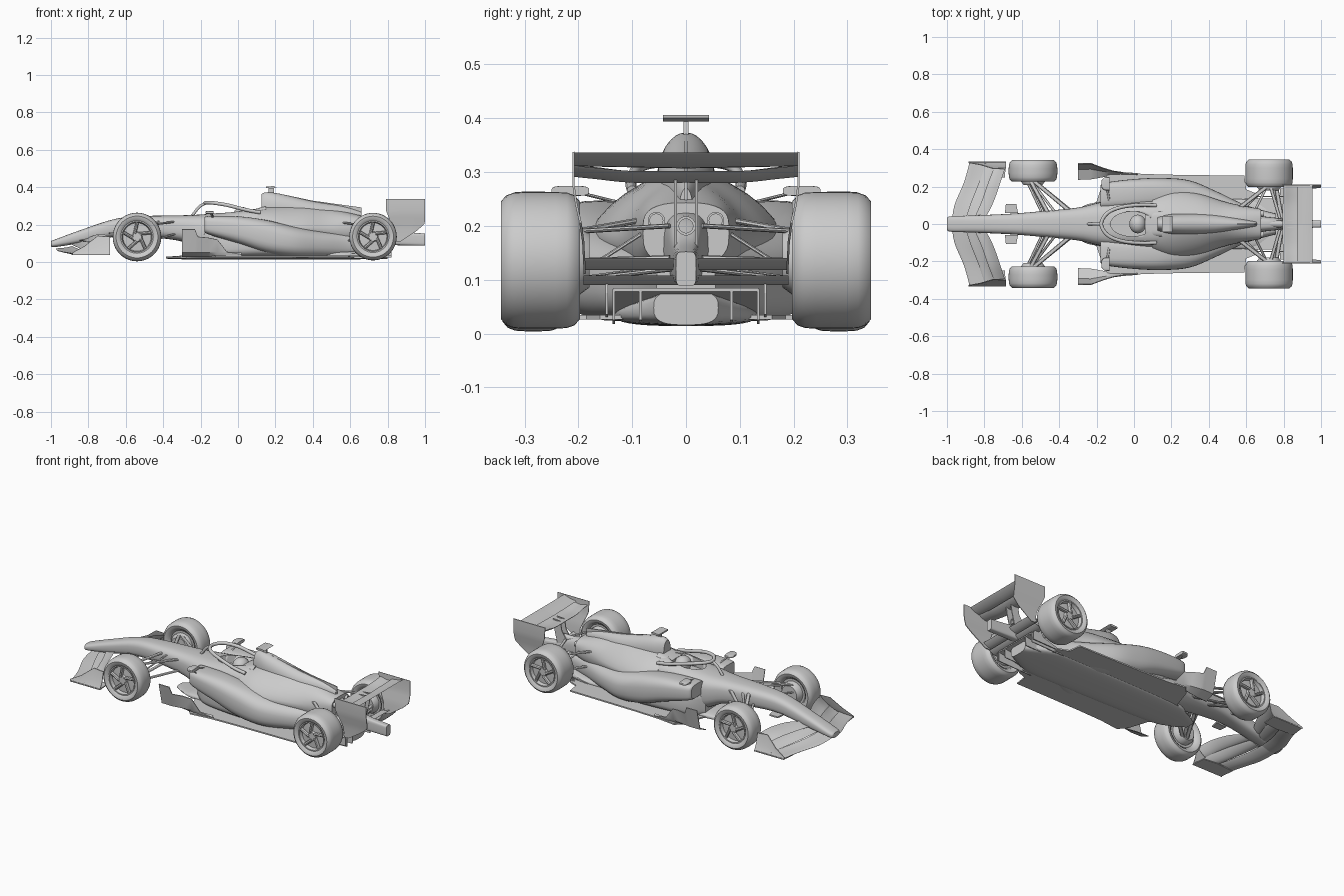
import bpy, bmesh
from math import sin, cos, pi, radians
from mathutils import Vector


def make(name, verts, faces, mirror=False, angle=38):
    me = bpy.data.meshes.new(name)
    me.from_pydata([tuple(v) for v in verts], [], faces)
    bm = bmesh.new()
    bm.from_mesh(me)
    bmesh.ops.remove_doubles(bm, verts=bm.verts, dist=1e-5)
    bmesh.ops.recalc_face_normals(bm, faces=bm.faces)
    bm.to_mesh(me)
    bm.free()
    ob = bpy.data.objects.new(name, me)
    bpy.context.collection.objects.link(ob)
    bpy.ops.object.select_all(action='DESELECT')
    bpy.context.view_layer.objects.active = ob
    ob.select_set(True)
    bpy.ops.object.shade_smooth_by_angle(angle=radians(angle))
    if mirror:
        m = ob.modifiers.new("mirror", 'MIRROR')
        m.use_axis = (False, True, False)
    return ob


def spline(rows, n):
    out = []
    for i in range(len(rows) - 1):
        a, b, c, d = (rows[max(i - 1, 0)], rows[i], rows[i + 1], rows[min(i + 2, len(rows) - 1)])
        for k in range(n):
            t = k / n
            out.append([q + .5 * t * (r - p + t * (2*p - 5*q + 4*r - s + t * (3*(q - r) + s - p)))
                        for p, q, r, s in zip(a, b, c, d)])
    return out + [list(rows[-1])]


def skin(name, rings, mirror=False, angle=38):
    n = len(rings[0])
    faces = [(i*n + j, i*n + (j+1) % n, (i+1)*n + (j+1) % n, (i+1)*n + j)
             for i in range(len(rings) - 1) for j in range(n)]
    faces += [tuple(range(n)), tuple(range((len(rings)-1)*n, len(rings)*n))]
    return make(name, [v for r in rings for v in r], faces, mirror, angle)


def loft(name, rows, mirror=False, n=5, sides=32):
    # rows: x, y inner, y outer, z bottom, z top, squareness
    rings = []
    for x, y0, y1, z0, z1, e in spline(rows, n):
        f = lambda v: (1 if v > 0 else -1) * abs(v) ** (2 / e)
        rings.append([(x, (y0+y1)/2 + (y1-y0)/2 * f(cos(2*pi*j/sides)),
                       (z0+z1)/2 + (z1-z0)/2 * f(sin(2*pi*j/sides))) for j in range(sides)])
    return skin(name, rings, mirror)


def slab(name, pts, a, b, axis='y', mirror=True):
    put = (lambda p, h: (p[0], h, p[1])) if axis == 'y' else (lambda p, h: (p[0], p[1], h))
    return skin(name, [[put(p, h) for p in pts] for h in (a, b)], mirror, 20)


def sheet(name, rows, t=.004):
    # rows of points joined into a thin curved plate, thickened towards the middle
    return skin(name, [list(r) + [(x, y - t, z + t*.3) for x, y, z in reversed(r)] for r in rows], True, 30)


def lathe(name, profile, c, axis='y', n=40, mirror=True):
    verts = []
    for k in range(n):
        u, v = cos(2*pi*k/n), sin(2*pi*k/n)
        for r, h in profile:
            verts.append((c[0] + r*u, c[1] + h, c[2] + r*v) if axis == 'y'
                         else (c[0] + h, c[1] + r*u, c[2] + r*v))
    m = len(profile)
    faces = [(k*m + i, k*m + i + 1, ((k+1) % n)*m + i + 1, ((k+1) % n)*m + i)
             for k in range(n) for i in range(m - 1)]
    return make(name, verts, faces, mirror)


def rods(name, bars, flat=.5, mirror=True):
    verts, faces = [], []
    for p, q, r in bars:
        p, q = Vector(p), Vector(q)
        d = (q - p).normalized()
        s = d.cross(Vector((0, 0, 1))).normalized()
        t = s.cross(d)
        o = len(verts)
        verts += [e + s*r*cos(k*pi/4) + t*r*flat*sin(k*pi/4) for e in (p, q) for k in range(8)]
        faces += [(o+k, o+(k+1) % 8, o+8+(k+1) % 8, o+8+k) for k in range(8)]
        faces += [tuple(range(o, o+8)), tuple(range(o+8, o+16))]
    return make(name, verts, faces, mirror)


def wing(name, stations, thick=.012, camber=-.012):
    # stations: y, leading x, leading z, trailing x, trailing z
    rings = []
    for y, xa, za, xb, zb in spline(stations, 4):
        ring = []
        for k in range(16):
            u = .5 - .5*cos(2*pi*k/16)
            h = thick*.5*sin(2*pi*k/16)*(1.25 - u*.8) + camber*4*u*(1-u)
            ring.append((xa + (xb-xa)*u, y, za + (zb-za)*u + h))
        rings.append(ring)
    return skin(name, rings, True)


# Nose and main body with cockpit opening
body = loft("main_body", [(-1, -.028, .028, .085, .112, 2.5), (-.98, -.041, .041, .08, .12, 2.8),
    (-.85, -.046, .046, .1, .168, 3), (-.66, -.055, .055, .135, .23, 3), (-.5, -.068, .068, .135, .246, 3),
    (-.3, -.088, .088, .11, .25, 3), (-.15, -.12, .12, .05, .258, 3), (.1, -.13, .13, .035, .285, 3),
    (.3, -.115, .115, .035, .272, 2.6), (.5, -.095, .095, .05, .255, 2.6), (.68, -.08, .08, .15, .242, 3)])
hole = skin("cockpit_cutter", [[(-.01 + .115*cos(k*pi/16), .066*sin(k*pi/16), z) for k in range(32)]
                               for z in (.215, .4)])
hole.hide_render = True
hole.display_type = 'WIRE'
cut = body.modifiers.new("cockpit", 'BOOLEAN')
cut.object = hole
cut.solver = 'EXACT'
lathe("driver_helmet", [(.045*sin(k*pi/12), .05*cos(k*pi/12)) for k in range(13)], (.02, 0, .25), n=24, mirror=False)
loft("headrest", [(.06, -.068, .068, .2, .275, 4), (.15, -.07, .07, .2, .3, 4)], n=1)

# Engine cover, its sloping flanks, fin and camera
loft("engine_cover", [(.125, -.034, .034, .2, .362, 2.2), (.15, -.042, .042, .2, .373, 2.2),
    (.22, -.054, .054, .2, .366, 2.2), (.4, -.052, .052, .2, .325, 2), (.56, -.03, .03, .2, .298, 2),
    (.655, -.012, .012, .2, .27, 2)])
loft("cover_flanks", [(.1, -.15, .15, .06, .285, 2), (.2, -.18, .18, .05, .305, 1.55), (.35, -.16, .16, .05, .305, 1.5),
    (.5, -.115, .115, .06, .285, 1.7), (.68, -.08, .08, .13, .243, 3)])
slab("spine_fin", [(.3, .3), (.22, .366), (.4, .328), (.66, .292), (.66, .235), (.5, .235)], -.003, .003, mirror=False)
slab("camera_bar", [(.15, .395), (.15, .404), (.19, .406), (.205, .4), (.19, .394)], -.043, .043, mirror=False)
slab("camera_stem", [(.16, .36), (.165, .4), (.19, .4), (.195, .36)], -.005, .005, mirror=False)

# Sidepods with undercut
loft("sidepod", [(-.18, .09, .205, .16, .24, 4), (-.15, .085, .222, .145, .246, 3.5), (0, .08, .24, .1, .245, 3),
    (.15, .075, .246, .05, .225, 2.8), (.3, .03, .232, .025, .19, 2.6), (.45, .01, .17, .025, .165, 2.4),
    (.6, 0, .1, .03, .15, 2.4), (.76, 0, .055, .05, .14, 2.4)], True)
loft("sidepod_base", [(-.2, 0, .1, .03, .17, 4), (-.1, 0, .17, .028, .17, 4), (.15, 0, .21, .028, .16, 3),
    (.35, 0, .2, .028, .13, 3)], True)

# Floor, belly, front fences and diffuser
slab("floor", [(-.3, 0), (-.28, .07), (-.2, .12), (-.16, .24), (-.12, .285), (0, .27), (.16, .264),
     (.59, .258), (.6, .185), (.66, .16), (.66, 0)], .026, .034, 'z')
loft("belly", [(-.385, -.03, .03, .018, .03, 3), (-.3, -.08, .08, .015, .035, 3), (-.15, -.12, .12, .014, .06, 3),
    (.45, -.132, .132, .014, .06, 3), (.65, -.125, .125, .015, .06, 3), (.8, -.06, .06, .016, .08, 3)])
fence = [(-.3, .24, .325, .175), (-.23, .243, .326, .175), (-.215, .245, .32, .135), (-.16, .255, .3, .13),
         (-.11, .265, .285, .12), (-.06, .268, .278, .055), (.02, .266, .272, .04)]
sheet("floor_fence", [[(x, a, .028), (x, a*.35 + b*.65, .05), (x, b, h)] for x, a, b, h in fence])
slab("diffuser_roof", [(.55, .03), (.66, .045), (.82, .078), (.82, .085), (.66, .052), (.55, .036)], 0, .135)
for y in (.082, .132):
    slab("diffuser_strake", [(.6, .018), (.82, .025), (.822, .083), (.7, .055)], y, y + .005)
slab("rear_floor_wall", [(.62, .03), (.82, .035), (.82, .075), (.8, .11), (.77, .11), (.75, .07)], .145, .15)

# Gearbox, crash structure and exhausts
loft("gearbox", [(.6, -.05, .05, .08, .23, 3), (.74, -.035, .035, .09, .215, 3), (.84, -.024, .024, .09, .17, 4),
                 (1, -.019, .019, .088, .152, 5)])
lathe("exhaust", [(0, -.02), (.012, -.02), (.012, .035), (.016, .035), (.016, -.02)], (.66, .055, .21), 'x', 20)
lathe("tail_pipe", [(0, -.05), (.013, -.05), (.013, .1), (.018, .1), (.018, -.05)], (.74, 0, .2), 'x', 20, False)

# Front wing with rolled tips
wing("front_wing_main", [(0, -.975, .07, -.885, .085), (.1, -.96, .06, -.865, .075), (.22, -.91, .05, -.82, .06),
                         (.325, -.88, .045, -.79, .055)], camber=-.006)
wing("front_wing_middle_flap", [(.03, -.9, .1, -.835, .112), (.12, -.87, .085, -.8, .108),
                                (.22, -.83, .068, -.765, .1), (.31, -.8, .058, -.735, .085)], .008, -.008)
wing("front_wing_upper_flap", [(.04, -.85, .118, -.79, .135), (.12, -.815, .112, -.75, .148),
                               (.22, -.78, .105, -.715, .148), (.295, -.75, .088, -.69, .13)], .007, -.008)
tips = [(-.885, .33, .05), (-.82, .318, .085), (-.75, .297, .14), (-.685, .3, .135)]
sheet("front_wing_endplate", [[(x, .333, .038), (x, .4*.333 + .6*y, .038*.6 + z*.4), (x, y, z)] for x, y, z in tips])
slab("front_wing_foot", [(-.89, .25), (-.88, .333), (-.685, .333), (-.69, .25), (-.78, .24)], .038, .044, 'z')
slab("nose_winglet", [(-.69, .06), (-.685, .108), (-.63, .108), (-.62, .06)], .15, .158, 'z')

# Rear wing with endplates curving in at the bottom
wing("rear_wing_main", [(0, .795, .3, .895, .302), (.1, .795, .3, .895, .302), (.17, .8, .308, .895, .308),
                        (.209, .8, .312, .895, .312)], .016, -.014)
wing("rear_wing_flap", [(0, .875, .31, .955, .336), (.21, .875, .315, .955, .336)], .009, -.007)
sheet("rear_wing_endplate", [[(a + (b-a)*k/3, y, z) for k in range(4)] for a, b, y, z in (
    (.79, 1, .211, .337), (.792, 1, .211, .275), (.805, 1, .206, .24), (.82, .998, .198, .205), (.835, .96, .193, .17),
    (.84, .87, .19, .11))])
wing("beam_wing_lower", [(0, .78, .095, .84, .108), (.19, .78, .095, .84, .108)], .009, -.006)
wing("beam_wing_upper", [(0, .82, .122, .88, .14), (.19, .82, .122, .88, .14)], .009, -.006)
slab("rear_wing_pylon", [(.77, .18), (.84, .16), (.86, .24), (.87, .302), (.82, .298), (.81, .24)], .017, .022)

# Wheels with shallow rims and spokes
for end, x, z, R, a, b in (("front", -.54, .134, .13, .226, .341), ("rear", .722, .136, .127, .197, .344)):
    lathe(end + "_tyre", [(.66*R, a+.014), (.74*R, a+.003), (.86*R, a), (.95*R, a+.01), (.99*R, a+.024),
          (R, a+.045), (R, b-.045), (.99*R, b-.024), (.95*R, b-.01), (.86*R, b), (.74*R, b-.003),
          (.66*R, b-.012)], (x, 0, z), n=48)
    lathe(end + "_rim", [(0, a+.02), (.6*R, a+.02), (.67*R, a+.01), (.67*R, b-.008), (.62*R, b-.008), (.58*R, b-.028),
          (.22*R, b-.025), (.18*R, b-.014), (0, b-.014)], (x, 0, z), n=48)
    ring = [(x + .6*R*cos(k*.4*pi + .3), b - .016, z + .6*R*sin(k*.4*pi + .3)) for k in range(5)]
    hub = [(x + .17*R*cos(k*.4*pi + .9), b - .018, z + .17*R*sin(k*.4*pi + .9)) for k in range(5)]
    rods(end + "_spokes", [(h, r, .011) for h, r in zip(hub, ring)], .8)
    lathe(end + "_brake_duct", [(0, 0), (.05, 0), (.065, .02), (.065, .05)], (x, a - .018, z), n=28)

# Suspension arms
rods("front_suspension", [((-.53, .225, .19), (-.345, .07, .215), .011), ((-.55, .225, .19), (-.46, .06, .22), .011),
     ((-.53, .225, .09), (-.34, .07, .15), .011), ((-.55, .225, .09), (-.465, .055, .15), .011),
     ((-.545, .225, .1), (-.42, .06, .225), .007), ((-.57, .225, .15), (-.49, .055, .17), .007)])
rods("rear_suspension", [((.71, .2, .19), (.53, .06, .215), .011), ((.73, .2, .19), (.78, .03, .2), .009),
     ((.7, .2, .1), (.56, .06, .12), .011), ((.74, .2, .1), (.8, .025, .12), .009),
     ((.71, .2, .11), (.64, .06, .2), .007), ((.76, .2, .135), (.79, .03, .14), .011)])


# Halo and mirrors
def tube(name, pts, r):
    cu = bpy.data.curves.new(name, 'CURVE')
    cu.dimensions = '3D'
    cu.bevel_depth = r
    cu.bevel_resolution = 3
    cu.use_fill_caps = True
    s = cu.splines.new('POLY')
    s.points.add(len(pts) - 1)
    for p, c in zip(s.points, pts):
        p.co = (*c, 1)
    bpy.context.collection.objects.link(bpy.data.objects.new(name, cu))


side = [(.12, .1, .265), (.04, .102, .28), (-.06, .092, .305), (-.14, .06, .317)]
tube("halo_hoop", spline(side + [(-.175, 0, .317)] + [(x, -y, z) for x, y, z in reversed(side)], 5), .01)
tube("halo_pillar", spline([(-.175, 0, .315), (-.21, 0, .292), (-.25, 0, .24)], 4), .008)
loft("wing_mirror", [(-.175, .2, .23, .26, .27, 3), (-.16, .182, .248, .256, .274, 4),
                     (-.13, .18, .25, .256, .274, 4)], True, 3, 20)
rods("mirror_stalk", [((-.145, .2, .262), (-.13, .11, .24), .006), ((-.145, .225, .26), (-.13, .19, .225), .006)])
